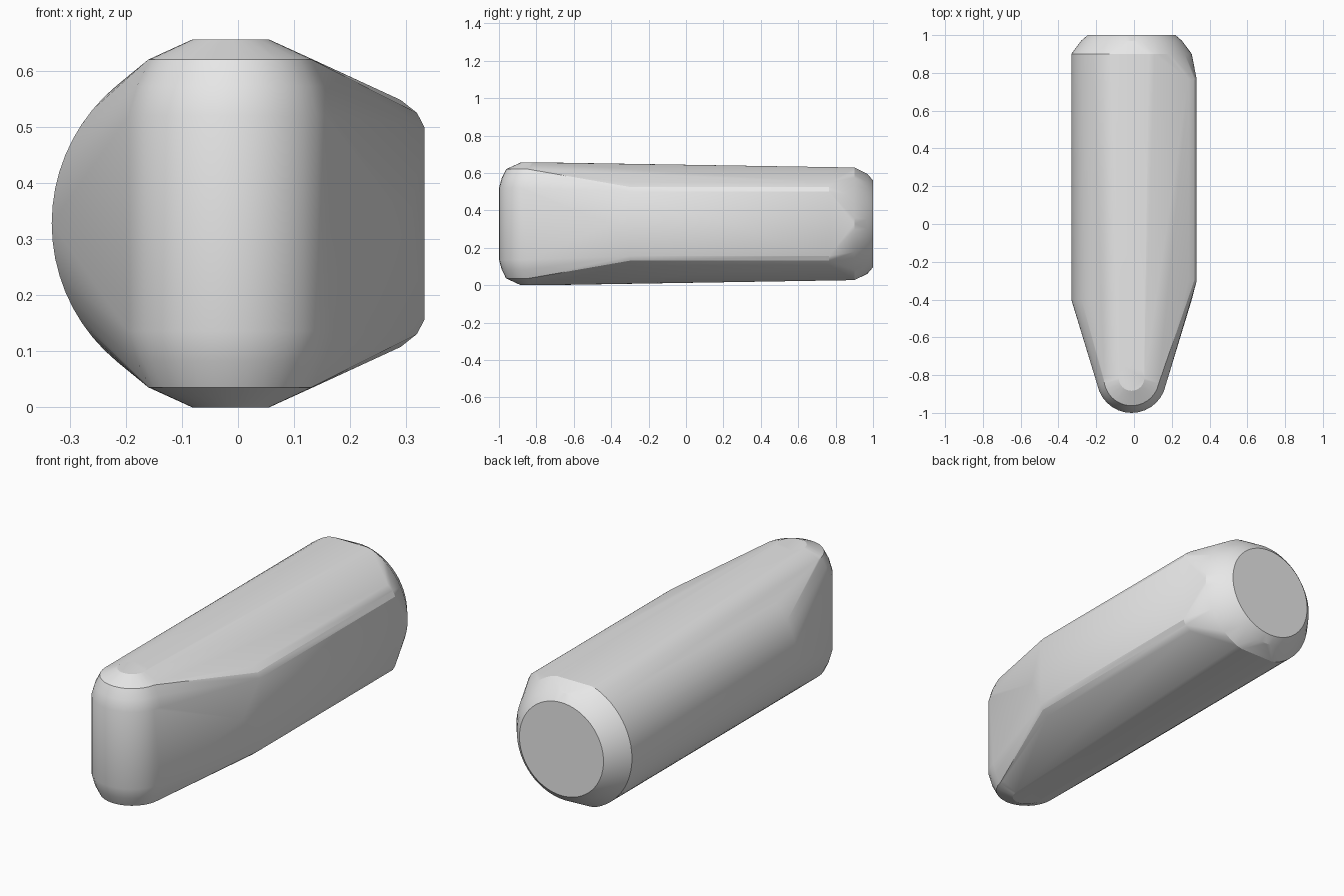
import bpy, bmesh
from math import sin, cos, tau, radians

old = bpy.data.objects.get("Cube")
if old:
    bpy.data.objects.remove(old, do_unlink=True)

MID_X, MID_Z = -0.013, 0.328   # shared axis of the nose and the barrel
NOSE_Y = -0.815


def circle(radius, steps):
    return [(radius * cos(tau * i / steps), radius * sin(tau * i / steps))
            for i in range(steps)]


points = []

# Upright rounded nose: (radius, half height) rings
for radius, half in [(0.068, 0.328), (0.147, 0.292), (0.170, 0.245), (0.185, 0.192)]:
    for a, b in circle(radius, 32):
        for side in (-1, 1):
            points.append((MID_X + a, NOSE_Y + b, MID_Z + side * half))

# Long barrel with chamfered back: (y, radius, flattened half height) rings
for y, radius, limit in [(-0.40, 0.319, 0.322), (0.90, 0.319, 0.301),
                         (0.97, 0.267, 0.301), (1.0, 0.232, 0.301)]:
    for a, b in circle(radius, 64):
        points.append((MID_X + a, y, MID_Z + max(-limit, min(limit, b))))

# Flat side panel with bevelled upper and lower edges
for x, half in [(0.332, 0.172), (0.319, 0.197), (0.29, 0.220)]:
    for y in (-0.30, 0.765):
        for side in (-1, 1):
            points.append((x, y, MID_Z + side * half))

# Stretch one skin around all the sections
bm = bmesh.new()
for p in points:
    bm.verts.new(p)
bmesh.ops.remove_doubles(bm, verts=bm.verts[:], dist=0.0005)
bmesh.ops.convex_hull(bm, input=bm.verts[:])
bmesh.ops.delete(bm, geom=[v for v in bm.verts if not v.link_faces], context='VERTS')
bmesh.ops.dissolve_limit(bm, angle_limit=radians(0.3), verts=bm.verts[:], edges=bm.edges[:])
bmesh.ops.recalc_face_normals(bm, faces=bm.faces[:])

mesh = bpy.data.meshes.new("rounded_body")
bm.to_mesh(mesh)
bm.free()
body = bpy.data.objects.new("rounded_body", mesh)
bpy.context.collection.objects.link(body)

# Plain grey material
grey = bpy.data.materials.new("light_grey")
grey.use_nodes = True
grey.diffuse_color = (0.8, 0.8, 0.8, 1)
grey.node_tree.nodes["Principled BSDF"].inputs["Base Color"].default_value = (0.8, 0.8, 0.8, 1)
mesh.materials.append(grey)

# Smooth the curves, keep the sharp corners
bpy.ops.object.select_all(action='DESELECT')
body.select_set(True)
bpy.context.view_layer.objects.active = body
bpy.ops.object.shade_smooth_by_angle(angle=radians(20))
